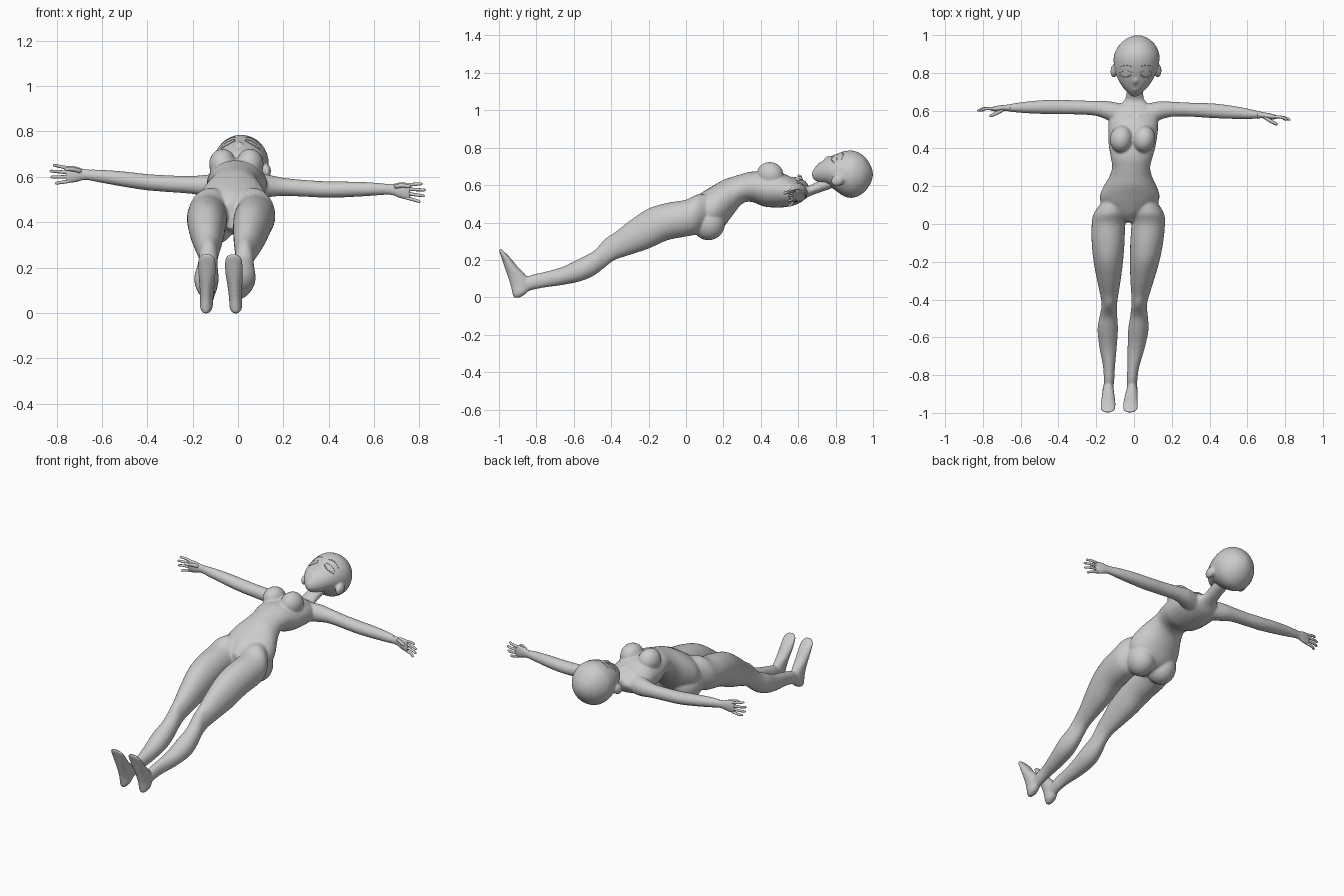
import bpy, bmesh, math
from mathutils import Vector, Matrix

cube = bpy.data.objects.get("Cube")
if cube:
    bpy.data.objects.remove(cube)

skin = bpy.data.materials.new("plain_grey")
skin.use_nodes = True
skin.diffuse_color = (0.6, 0.6, 0.6, 1)
skin.node_tree.nodes["Principled BSDF"].inputs["Base Color"].default_value = (0.6, 0.6, 0.6, 1)


# Helpers
def spline(rows, steps=4):
    """Catmull-Rom refinement of a table of stations."""
    rows = [Vector(r) for r in rows]
    out = []
    for i in range(len(rows) - 1):
        a, b, c, d = rows[max(i - 1, 0)], rows[i], rows[i + 1], rows[min(i + 2, len(rows) - 1)]
        for k in range(steps):
            t = k / steps
            out.append(0.5 * (2 * b + (c - a) * t + (2 * a - 5 * b + 4 * c - d) * t * t
                              + (3 * b - a - 3 * c + d) * t ** 3))
    return out + [rows[-1]]


def loft(bm, rings, n=28):
    """Skin ellipses given as (centre, half axis, half axis)."""
    loops = []
    for c, u, v in rings:
        angles = [2 * math.pi * i / n for i in range(n)]
        loops.append([bm.verts.new(c + u * math.cos(a) + v * math.sin(a)) for a in angles])
    faces = []
    for p, q in zip(loops, loops[1:]):
        for i in range(n):
            j = (i + 1) % n
            faces.append(bm.faces.new((p[i], p[j], q[j], q[i])))
    faces += [bm.faces.new(loops[0][::-1]), bm.faces.new(loops[-1])]
    bmesh.ops.recalc_face_normals(bm, faces=faces)


def along_y(rows):
    """Rows: y, x, half width, bottom z, top z."""
    return [(Vector((x, y, (b + t) / 2)), Vector((w, 0, 0)), Vector((0, 0, (t - b) / 2)))
            for y, x, w, b, t in spline(rows)]


def tube(bm, points, r, n=10):
    """Round tapered rod through the points."""
    pts = spline(points)
    rings = []
    for i, p in enumerate(pts):
        d = (pts[min(i + 1, len(pts) - 1)] - pts[max(i - 1, 0)]).normalized()
        u = d.orthogonal().normalized()
        k = i / (len(pts) - 1)
        s = r * (1 - 0.3 * k) * (0.45 if i in (0, len(pts) - 1) else 1)
        rings.append((p, u * s, d.cross(u) * s))
    loft(bm, rings, n)


def ball(bm, centre, radii, tilt=0):
    m = Matrix.Translation(centre) @ Matrix.Rotation(tilt, 4, 'X') @ Matrix.Diagonal((*radii, 1))
    bmesh.ops.create_uvsphere(bm, u_segments=32, v_segments=20, radius=1, matrix=m)


def turn(co):
    """The whole figure lies slightly turned and rolled toward its left arm."""
    x, y, z = co
    arm = max(0, abs(x) - 0.13) if y > 0.4 else 0
    return Vector((x - 0.03 + 0.05 * y, y - 0.035 * math.copysign(arm, x),
                   z - 0.06 * math.copysign(arm, x)))


def finish(bm, name, voxel=0):
    for v in bm.verts:
        v.co = turn(v.co)
    me = bpy.data.meshes.new(name)
    bm.to_mesh(me)
    bm.free()
    me.materials.append(skin)
    ob = bpy.data.objects.new(name, me)
    bpy.context.collection.objects.link(ob)
    me.polygons.foreach_set("use_smooth", [True] * len(me.polygons))
    if voxel:
        rm = ob.modifiers.new("blend", 'REMESH')
        rm.mode, rm.voxel_size, rm.use_smooth_shade = 'VOXEL', voxel, True
        sm = ob.modifiers.new("soften", 'SMOOTH')
        sm.factor, sm.iterations = 0.5, 8
    return ob


# Torso and neck
body = bmesh.new()
loft(body, along_y([
    (0.01, 0, .03, .37, .49), (.05, 0, .09, .36, .535), (.1, 0, .145, .35, .57),
    (.15, 0, .158, .35, .60), (.2, 0, .14, .375, .628), (.25, 0, .114, .44, .645),
    (.3, 0, .101, .50, .66), (.35, 0, .11, .51, .672), (.42, 0, .125, .485, .672),
    (.5, 0, .132, .48, .668), (.56, 0, .128, .487, .645), (.61, 0, .11, .505, .617),
    (.65, 0, .058, .535, .595), (.7, 0, .044, .555, .617), (.8, 0, .045, .59, .66)]))

# Head
head = bmesh.new()
loft(head, along_y([
    (.674, 0, .012, .643, .67), (.69, 0, .033, .625, .695), (.72, 0, .063, .612, .722),
    (.76, 0, .09, .60, .746), (.80, 0, .108, .57, .765), (.85, 0, .12, .538, .782),
    (.9, 0, .119, .533, .783), (.95, 0, .094, .56, .757), (.985, 0, .052, .605, .71),
    (.999, 0, .012, .645, .67)]), 40)
ball(head, (0, .757, .741), (.012, .02, .014), 0.5)
for y, r in ((.71, .016), (.718, .018)):
    ball(head, (0, y, .712), (r, .005, .009))

for s in (-1, 1):
    # Ears
    ball(head, (s * .117, .81, .625), (.018, .036, .03), 0.4)

    # Breasts, collar bones and buttocks
    ball(body, (s * .06, .45, .655), (.06, .072, .068), -0.35)
    tube(body, [(s * .015, .57, .639), (s * .06, .583, .618), (s * .11, .61, .588)], .010)
    ball(body, (s * .073, .12, .40), (.082, .09, .095))

    # Legs
    loft(body, along_y([(y, s * x, w, b, t) for y, x, w, b, t in (
        (.13, .08, .055, .40, .55), (.06, .097, .087, .34, .55), (0, .105, .089, .325, .522),
        (-.1, .102, .087, .305, .505), (-.2, .096, .078, .26, .475), (-.3, .088, .062, .227, .41),
        (-.38, .082, .047, .20, .347), (-.43, .079, .041, .163, .315), (-.49, .081, .047, .118, .25),
        (-.56, .081, .054, .087, .212), (-.66, .074, .045, .066, .163), (-.76, .064, .031, .052, .135),
        (-.83, .061, .028, .037, .118), (-.88, .062, .024, .02, .095))]))

    # Feet: z, x, half width, sole y, instep y
    loft(body, [(Vector((s * x, (a + b) / 2, z)), Vector((w, 0, 0)), Vector((0, (b - a) / 2, 0)))
                for z, x, w, a, b in spline((
                    (-.002, .066, .012, -.922, -.89), (.02, .065, .027, -.928, -.855),
                    (.06, .064, .029, -.937, -.83), (.11, .062, .032, -.953, -.85),
                    (.16, .06, .037, -.97, -.897), (.21, .059, .04, -.986, -.938),
                    (.24, .059, .037, -.996, -.968), (.258, .059, .022, -1.0, -.986)))])

    # Arms: x, y, z, half depth, half height
    loft(body, [(Vector((s * x, y, z)), Vector((0, h, 0)), Vector((0, 0, k)))
                for x, y, z, h, k in spline((
                    (.06, .575, .56, .06, .055), (.13, .598, .56, .051, .05),
                    (.2, .61, .56, .04, .04), (.3, .611, .559, .037, .037),
                    (.4, .61, .56, .039, .036), (.5, .606, .567, .036, .034),
                    (.6, .6, .574, .028, .029), (.67, .596, .577, .018, .023),
                    (.69, .595, .577, .016, .023)))])

    # Hands: palm, four fingers and thumb
    hand = bmesh.new()
    loft(hand, [(Vector((s * x, y, z)), Vector((0, h, 0)), Vector((0, 0, k)))
                for x, y, z, h, k in spline((
                    (.655, .597, .577, .018, .023), (.685, .595, .577, .016, .025),
                    (.715, .591, .576, .016, .034), (.745, .588, .574, .012, .036),
                    (.758, .587, .573, .007, .033)))])
    for i, length in enumerate((.058, .074, .07, .05)):
        z = .6 - i * .018
        spread = (1.2 - i) * .009
        tube(hand, [(s * .735, .589, z), (s * (.755 + length / 2), .588, z + spread * .6),
                    (s * (.755 + length), .574, z + spread)], .0085)
    tube(hand, [(s * .69, .588, .59), (s * .725, .566, .597), (s * .762, .548, .595)], .011)
    finish(hand, ("right" if s < 0 else "left") + "_hand")

body_ob = finish(body, "body", 0.006)


# Closed eyelids, lashes and brows, laid on the face
def on_face(x, y):
    w = turn((x, y, 0))
    hit, loc, _, _ = head_ob.ray_cast(Vector((w.x, w.y, 2)), Vector((0, 0, -1)))
    return (x, y, loc.z if hit else .74)


head_ob = finish(head, "head", 0.006)
bpy.context.view_layer.update()
for s in (-1, 1):
    face = bmesh.new()
    for y, sag, r in ((.792, .014, .0035), (.803, -.006, .002), (.832, -.008, .0025)):
        pts = [on_face(s * (.055 + .033 * t), y - sag * (1 - t * t))
               for t in (-1, -.5, 0, .5, 1)]
        tube(face, pts, r, 6)
    finish(face, ("right" if s < 0 else "left") + "_eye_lines")
